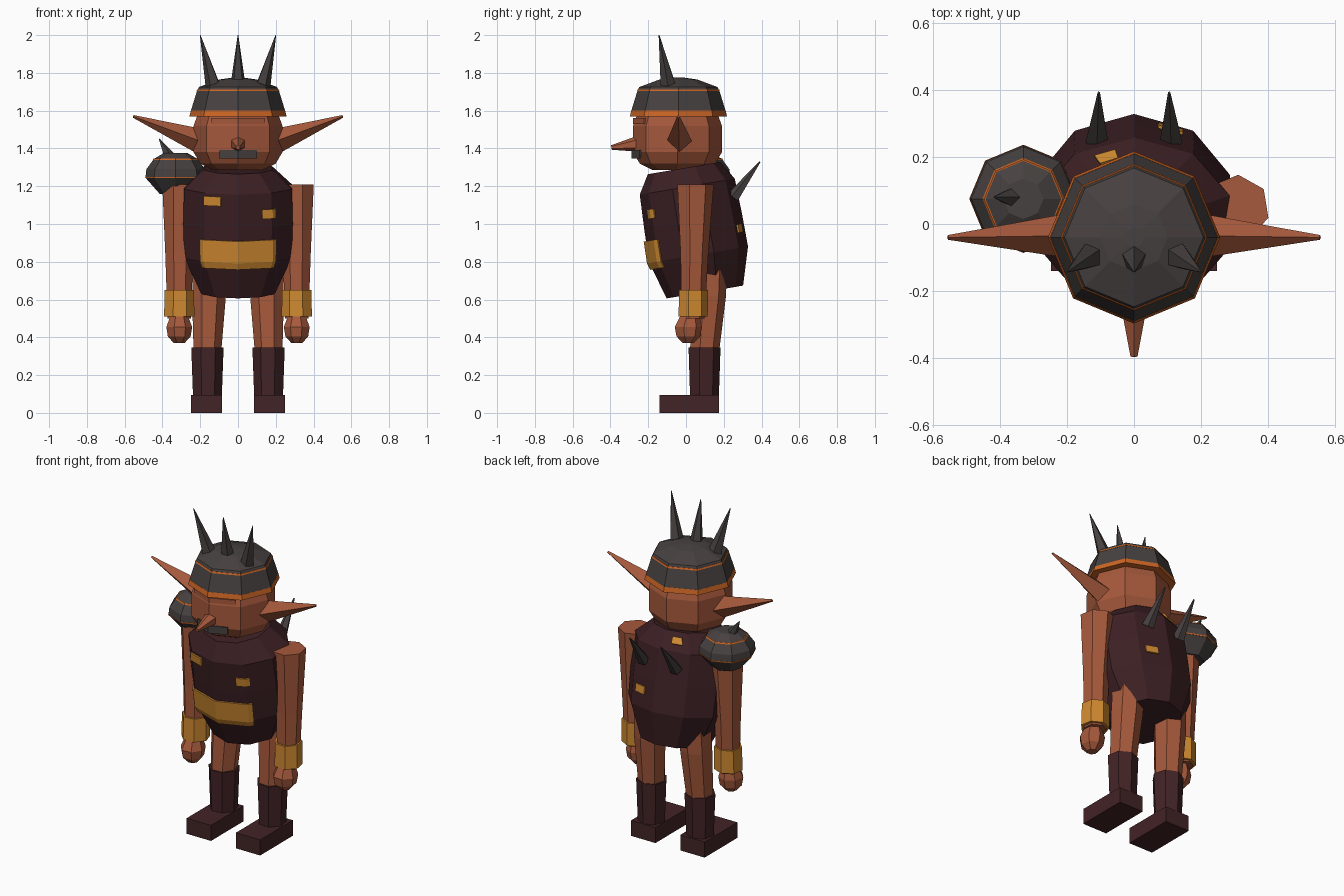
import bpy, bmesh
from math import radians, sin, cos, floor
from mathutils import Vector, Matrix

cube = bpy.data.objects.get("Cube")
if cube:
    bpy.data.objects.remove(cube, do_unlink=True)


def material(name, rgb):
    m = bpy.data.materials.new(name)
    m.use_nodes = True
    m.diffuse_color = (*rgb, 1)
    m.node_tree.nodes["Principled BSDF"].inputs["Base Color"].default_value = (*rgb, 1)
    return m


skin = material("clay skin", (.38, .10, .045))
cloth = material("dark maroon cloth", (.045, .014, .017))
leather = material("boot leather", (.055, .017, .019))
iron = material("dark iron", (.062, .053, .051))
trim = material("orange trim", (.6, .13, .018))
gold = material("ochre gold", (.62, .25, .03))


def finish(name, bm, mat):
    bmesh.ops.recalc_face_normals(bm, faces=bm.faces)
    mesh = bpy.data.meshes.new(name)
    bm.to_mesh(mesh)
    bm.free()
    mesh.materials.append(mat)
    ob = bpy.data.objects.new(name, mesh)
    bpy.context.collection.objects.link(ob)
    return ob


def loft(name, sections, n, mat, phase=90, place=Matrix()):
    """Faceted tube through sections (x, y, z, rx, ry), capped at both ends."""
    bm = bmesh.new()
    rings = []
    for x, y, z, rx, ry in sections:
        angles = [radians(phase + 360 * k / n) for k in range(n)]
        rings.append([bm.verts.new(place @ Vector((x + rx * cos(a), y + ry * sin(a), z))) for a in angles])
    for lo, hi in zip(rings, rings[1:]):
        for k in range(n):
            j = (k + 1) % n
            bm.faces.new((lo[k], lo[j], hi[j], hi[k]))
    bm.faces.new(rings[0])
    bm.faces.new(rings[-1])
    return finish(name, bm, mat)


def lathe(name, center, profile, n, mat, phase=90):
    """Loft of round sections (z, radius) about a vertical axis."""
    return loft(name, [(*center, z, r, r) for z, r in profile], n, mat, phase)


def spike(name, base, tip, r1, r2, n, mat):
    a, b = Vector(base), Vector(tip)
    d = b - a
    bm = bmesh.new()
    place = Matrix.Translation((a + b) / 2) @ d.to_track_quat('Z', 'Y').to_matrix().to_4x4()
    bmesh.ops.create_cone(bm, cap_ends=True, segments=n, radius1=r1, radius2=r2, depth=d.length, matrix=place)
    return finish(name, bm, mat)


# Torso, leaning forward
TORSO = [(0, .205, .205), (.2, .30, .265), (.38, .305, .262), (.565, .30, .255), (.665, .19, .195)]
lean = Matrix.Translation((0, .1, .64)) @ Matrix.Rotation(radians(9.5), 4, 'X')
loft("torso", [(0, 0, t, rx, ry) for t, rx, ry in TORSO], 10, cloth, 90, lean)


def torso_point(u, t, lift):
    """Point on the torso: u counts corners from the back, t is height along it."""
    for (t0, x0, y0), (t1, x1, y1) in zip(TORSO, TORSO[1:]):
        if t <= t1:
            break
    f = (t - t0) / (t1 - t0)
    k, w = floor(u), u - floor(u)
    a, b = radians(90 + 36 * k), radians(126 + 36 * k)
    x = (x0 + f * (x1 - x0)) * (cos(a) + w * (cos(b) - cos(a)))
    y = (y0 + f * (y1 - y0)) * (sin(a) + w * (sin(b) - sin(a)))
    return lean @ Vector((x * lift, y * lift, t + lift * .004 * (t > .565)))


def patch(name, us, ts, lift=1.02):
    bm = bmesh.new()
    grid = [[bm.verts.new(torso_point(u, t, lift)) for u in us] for t in ts]
    for lo, hi in zip(grid, grid[1:]):
        for k in range(len(us) - 1):
            bm.faces.new((lo[k], lo[k + 1], hi[k + 1], hi[k]))
    ob = finish(name, bm, gold)
    mod = ob.modifiers.new("thickness", 'SOLIDIFY')
    mod.thickness = .009
    mod.offset = 0


patch("belt_plate", (3.85, 4, 5, 6, 6.15), (.165, .2, .317), 1.03)
patch("front_patch_right", (4, 4.5), (.5, .55))
patch("front_patch_left", (5.7, 6, 6.15), (.43, .48))
patch("shoulder_patch", (.35, .75), (.6, .635))
patch("back_patch", (9.2, 9.6), (.28, .325))

# Head and face
lathe("head", (0, -.045), [(1.285, .13), (1.32, .2), (1.38, .235), (1.52, .235), (1.59, .21)], 8, skin)
spike("nose", (0, -.25, 1.425), (0, -.395, 1.405), .043, .012, 6, skin)


def face_plate(name, half, z0, z1, front, mat):
    """Thin bent plate over the front corner of the face."""
    bm = bmesh.new()
    cols = [(-half, front + half * .414), (0, front), (half, front + half * .414)]
    lo, hi = [[bm.verts.new((x, y, z)) for x, y in cols] for z in (z0, z1)]
    for k in range(2):
        bm.faces.new((lo[k], lo[k + 1], hi[k + 1], hi[k]))
    mod = finish(name, bm, mat).modifiers.new("thickness", 'SOLIDIFY')
    mod.thickness = .009
    mod.offset = 0


face_plate("mouth", .1, 1.347, 1.392, -.283, iron)
face_plate("brow", .14, 1.53, 1.56, -.277, skin)

# Helmet with orange rim and seam
hc = (0, -.04)
lathe("helmet_rim", hc, [(1.57, .257), (1.6, .25)], 8, trim)
lathe("helmet", hc, [(1.598, .25), (1.705, .217), (1.725, .207), (1.765, .1), (1.775, .03)], 8, iron)
lathe("helmet_seam", hc, [(1.703, .2195), (1.712, .2155)], 8, trim)
for name, x in (("right", -1), ("middle", 0), ("left", 1)):
    spike("helmet_spike_" + name, (.13 * x, -.095, 1.73), (.2 * x, -.143, 2.0), .042, .002, 5, iron)

# Shoulder guard, on the right side only
pc = (-.33, .075)
lathe("shoulder_guard", pc, [(1.16, .085), (1.245, .16), (1.29, .155), (1.345, .115), (1.377, .06)], 8, iron)
lathe("shoulder_guard_lower_seam", pc, [(1.243, .1605), (1.25, .1615)], 8, trim)
lathe("shoulder_guard_upper_seam", pc, [(1.339, .122), (1.346, .117)], 8, trim)
spike("shoulder_guard_spike", (-.36, .08, 1.35), (-.417, .08, 1.45), .034, .003, 5, iron)

# Mirrored parts
for side, s in (("left", 1), ("right", -1)):
    spike("ear_" + side, (.19 * s, -.035, 1.435), (.555 * s, -.04, 1.57), .068, .007, 4, skin)
    spike("back_spike_" + side, (.11 * s, .25, 1.14), (.105 * s, .392, 1.33), .036, .004, 5, iron)

    ph = 35 if s > 0 else 145
    ax = .312 * s
    loft("arm_" + side, [(ax, .035, .5, .064, .064), (ax, .042, .84, .076, .076),
                         (.305 * s, .047, 1.21, .1, .1)], 7, skin, ph)
    loft("bracelet_" + side, [(ax, .035, .51, .083, .08), (ax, .037, .65, .079, .08)], 7, gold, ph)
    loft("hand_" + side, [(ax, .01, .37, .03, .03), (ax, .01, .405, .062, .065),
                          (ax, .01, .455, .07, .075), (ax, .02, .52, .045, .05)], 7, skin, ph)

    lx = .163 * s
    loft("thigh_" + side, [(lx, .095, .32, .075, .08), (.155 * s, .12, .62, .092, .092),
                           (.15 * s, .125, .76, .092, .092)], 7, skin, ph)
    loft("boot_shaft_" + side, [(lx, .095, .05, .077, .078), (lx, .095, .345, .088, .088)], 7, leather, ph)

    bm = bmesh.new()
    bmesh.ops.create_cube(bm, size=1, matrix=Matrix.Translation((.166 * s, .017, .0475))
                          @ Matrix.Diagonal((.164, .315, .095, 1)))
    finish("foot_" + side, bm, leather)
